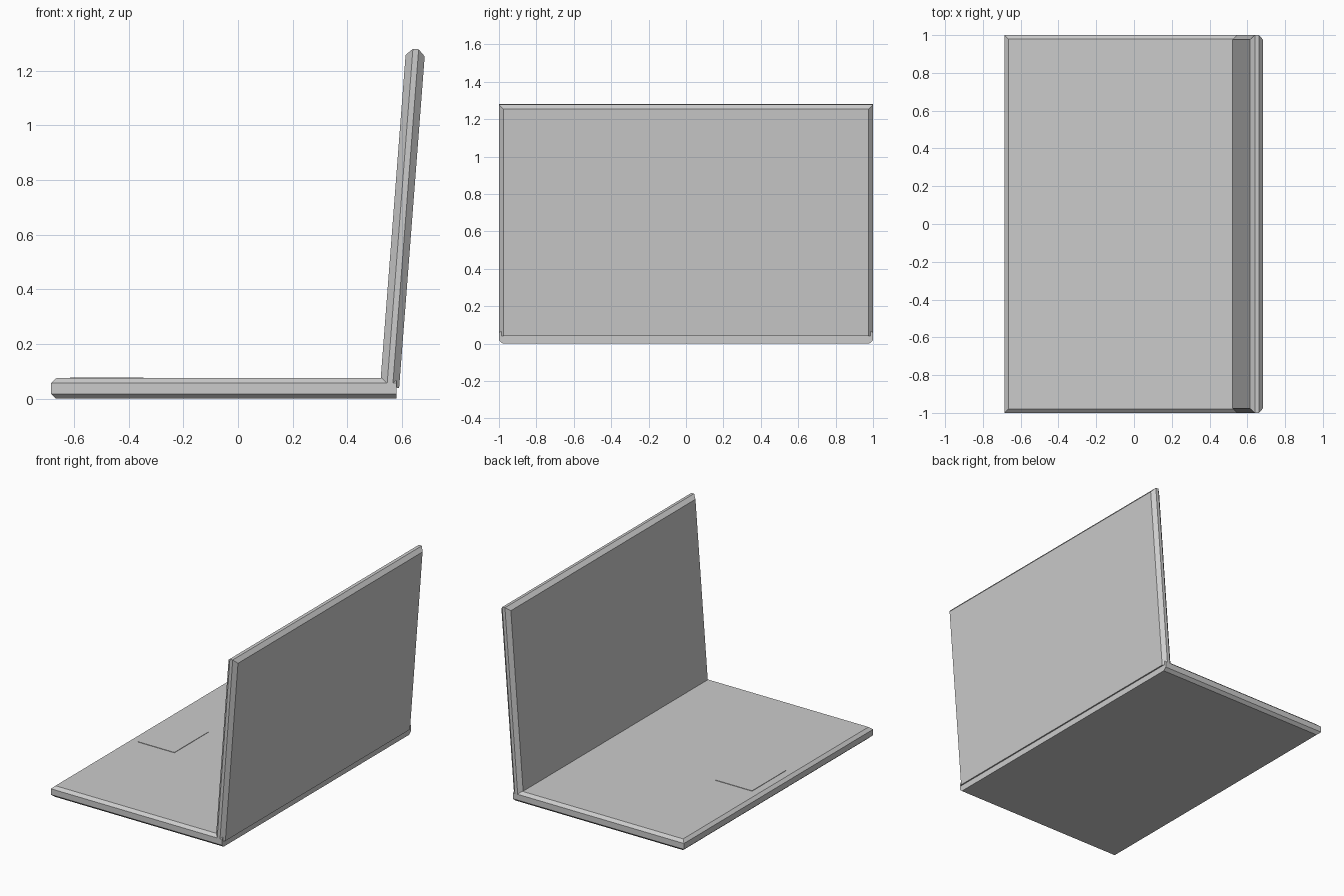
import bpy, bmesh, math
from mathutils import Matrix

if "Cube" in bpy.data.objects:
    bpy.data.objects.remove(bpy.data.objects["Cube"])


def make_slab(name, layers, matrix=None):
    """Loft stacked rectangles: (x0, x1, y0, y1, z) per layer, capped at both ends."""
    bm = bmesh.new()
    rings = [[bm.verts.new(p) for p in ((x0, y0, z), (x1, y0, z), (x1, y1, z), (x0, y1, z))]
             for x0, x1, y0, y1, z in layers]
    for a, b in zip(rings, rings[1:]):
        for i in range(4):
            j = (i + 1) % 4
            bm.faces.new((a[i], a[j], b[j], b[i]))
    bm.faces.new(rings[0])
    bm.faces.new(rings[-1])
    if matrix:
        bm.transform(matrix)
    bmesh.ops.recalc_face_normals(bm, faces=bm.faces)
    mesh = bpy.data.meshes.new(name)
    bm.to_mesh(mesh)
    bm.free()
    obj = bpy.data.objects.new(name, mesh)
    bpy.context.collection.objects.link(obj)
    return obj


def chamfered(x_free, x_hinge, half_width, inset, heights):
    """Four layers with three chamfered sides; the hinge side stays flat."""
    result = []
    for z, c in zip(heights, (inset, 0, 0, inset)):
        free = x_free + c * (1 if x_free < x_hinge else -1)
        result.append((free, x_hinge, -half_width + c, half_width - c, z))
    return result


# Keyboard half, lying flat
make_slab("base", chamfered(-0.685, 0.58, 1.0, 0.02, (0, 0.018, 0.057, 0.075)))

# Screen half: built flat, length along x, then tipped up and leaned back
lean = math.radians(4.4)
tip = Matrix.Translation((0.52, 0, 0.045)) @ Matrix.Rotation(-(math.pi / 2 - lean), 4, 'Y')
# local +z points to the inner side after tipping, so thickness runs downward
make_slab("lid", chamfered(1.241, 0.0, 1.0, 0.024, (0, -0.025, -0.046, -0.07)), tip)

# Touchpad, barely raised above the base
make_slab("touchpad", [(-0.615, -0.345, -0.18, 0.18, 0.07), (-0.615, -0.345, -0.18, 0.18, 0.078)])
